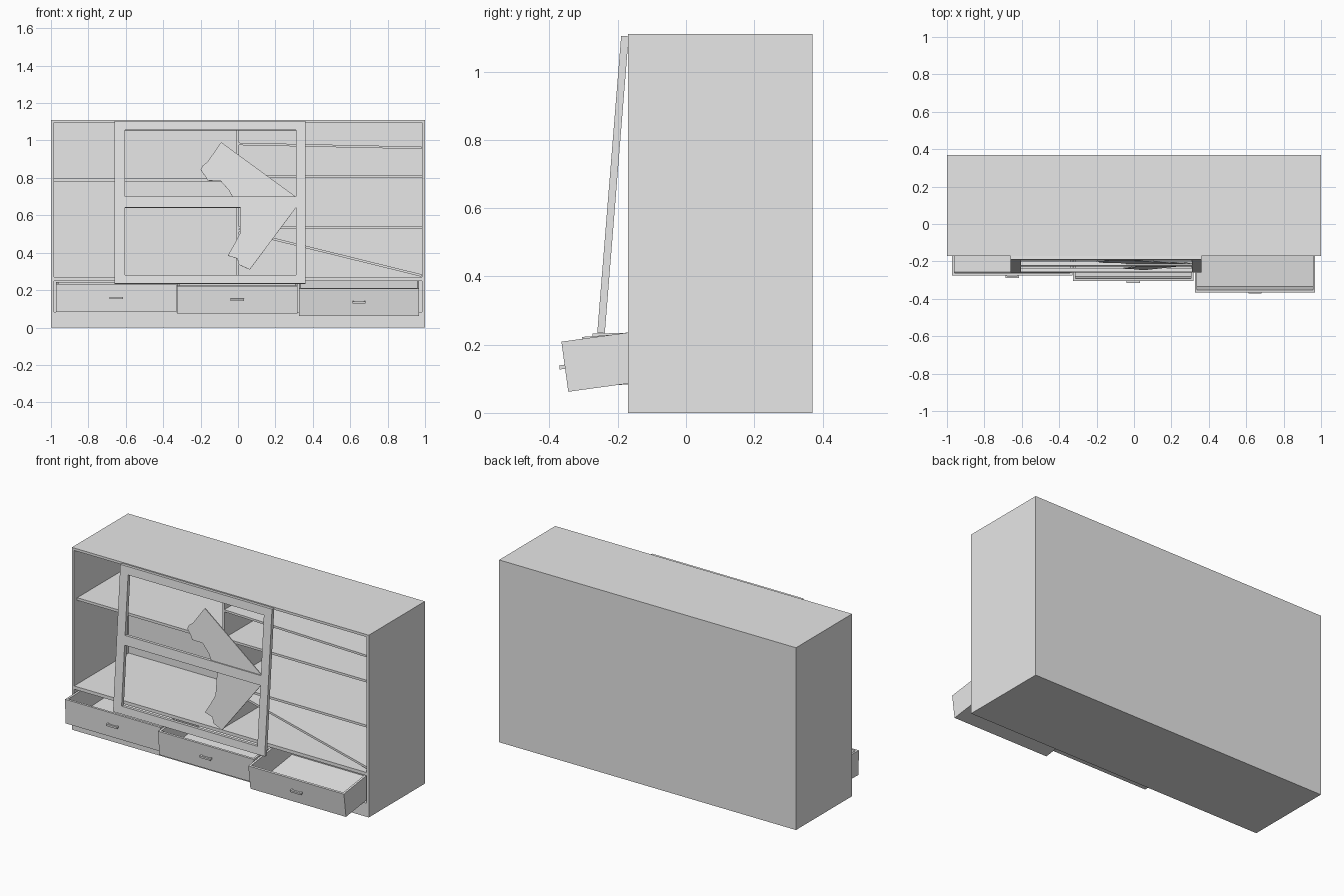
import bpy, bmesh, math
from mathutils import Matrix, Vector

if "Cube" in bpy.data.objects:
    bpy.data.objects.remove(bpy.data.objects["Cube"], do_unlink=True)

grey = bpy.data.materials.new("plain grey")
grey.use_nodes = True
grey.diffuse_color = (0.8, 0.8, 0.8, 1)
grey.node_tree.nodes["Principled BSDF"].inputs["Base Color"].default_value = (0.8, 0.8, 0.8, 1)


def finish(name, bm, loc=(0, 0, 0), tilt=0):
    """Turn a bmesh into an object, tilted about x in degrees."""
    bmesh.ops.recalc_face_normals(bm, faces=bm.faces)
    mesh = bpy.data.meshes.new(name)
    bm.to_mesh(mesh)
    bm.free()
    mesh.materials.append(grey)
    ob = bpy.data.objects.new(name, mesh)
    ob.location = loc
    ob.rotation_euler.x = math.radians(tilt)
    bpy.context.collection.objects.link(ob)
    return ob


def boxes(name, spans, loc=(0, 0, 0), tilt=0):
    """One object made of boxes, each given as x, y and z ranges."""
    bm = bmesh.new()
    for span in spans:
        mid = Vector([(a + b) / 2 for a, b in span])
        size = [b - a for a, b in span]
        bmesh.ops.create_cube(bm, size=1, matrix=Matrix.Translation(mid) @ Matrix.Diagonal((*size, 1)))
    return finish(name, bm, loc, tilt)


def prism(name, outline, y0, y1, loc=(0, 0, 0), tilt=0):
    """Extrude an x-z outline along y."""
    bm = bmesh.new()
    face = bm.faces.new([bm.verts.new((x, y0, z)) for x, z in outline])
    grown = bmesh.ops.extrude_face_region(bm, geom=[face])["geom"]
    verts = [v for v in grown if isinstance(v, bmesh.types.BMVert)]
    bmesh.ops.translate(bm, verts=verts, vec=(0, y1 - y0, 0))
    return finish(name, bm, loc, tilt)


# Cabinet shell
FRONT, BACK, TOP, WALL = -0.17, 0.37, 1.11, 0.015
INNER = 1 - WALL
depth = (FRONT, BACK)
for side, s in (("right", -1), ("left", 1)):
    boxes(side + "_side_panel", [(sorted((s, s * INNER)), depth, (0, TOP))])
inside = (-INNER, INNER)
boxes("top_panel", [(inside, depth, (TOP - WALL, TOP))])
boxes("base_plinth", [(inside, depth, (0, 0.083))])
boxes("back_panel", [(inside, (BACK - WALL, BACK), (0.083, TOP - WALL))])
boxes("drawer_cover_shelf", [(inside, depth, (0.25, 0.27))])

# Divider and level shelves, set back from the front
SET = FRONT + 0.03
inner_depth = (SET, BACK - WALL)
boxes("centre_divider", [((-0.008, 0.006), inner_depth, (0.27, TOP - WALL))])
boxes("right_shelf", [((-INNER, -0.008), inner_depth, (0.78, 0.796))])
for name, z in (("left_upper_shelf", 0.801), ("left_middle_shelf", 0.527)):
    boxes(name, [((0.006, INNER), inner_depth, (z, z + 0.014))])

# Slipped and fallen shelves
for name, za, zb in (("slipped_shelf", 0.988, 0.967), ("fallen_shelf", 0.525, 0.285)):
    edge = [(0.006, za), (0.98, zb), (0.98, zb - 0.013), (0.006, za - 0.013)]
    prism(name, edge, *inner_depth)

# Open drawers, each pulled out and sagging by its own amount
W, H, D, T = 0.322, 0.148, 0.4, 0.013
drawers = (("right", -0.651, -0.27, 0.084, 1.7),
           ("middle", -0.003, -0.294, 0.075, 4),
           ("left", 0.647, -0.345, 0.062, 7.8))
for name, x, y, z, tilt in drawers:
    spot = (x, y, z)
    boxes(name + "_drawer", [
        ((-W, W), (0, T), (0, H)),
        ((-W, W), (D - T, D), (0, H)),
        ((-W, T - W), (T, D - T), (0, H)),
        ((W - T, W), (T, D - T), (0, H)),
        ((T - W, W - T), (T, D - T), (0, T)),
    ], spot, tilt)
    # Bar handle on two short posts
    boxes(name + "_drawer_handle", [
        ((-0.036, 0.036), (-0.016, -0.006), (0.068, 0.08)),
        ((-0.036, -0.028), (-0.006, 0), (0.068, 0.08)),
        ((0.028, 0.036), (-0.006, 0), (0.068, 0.08)),
    ], spot, tilt)

# Door frame leaning on the cabinet
FOOT, LEAN = (0, -0.249, 0.234), -4.6
thick = (-0.011, 0.011)
rails = [(0, 0.047), (0.408, 0.466), (0.824, 0.873)]
boxes("leaning_door_frame",
      [(x, thick, (0, 0.873)) for x in ((-0.66, -0.605), (0.31, 0.362))]
      + [((-0.605, 0.31), thick, z) for z in rails], FOOT, LEAN)

# Broken glass left in the frame
upper = [(-0.09, 0.993), (0.31, 0.7), (-0.03, 0.7), (-0.05, 0.737), (-0.093, 0.785),
         (-0.163, 0.787), (-0.173, 0.807), (-0.2, 0.845), (-0.19, 0.866), (-0.163, 0.888)]
lower = [(0.013, 0.642), (0.31, 0.642), (0.063, 0.31), (0.003, 0.337),
         (-0.003, 0.369), (-0.055, 0.385), (-0.024, 0.438), (0.01, 0.503)]
for name, shard in (("upper_glass_shard", upper), ("lower_glass_shard", lower)):
    prism(name, [(x, z - FOOT[2]) for x, z in shard], -0.003, 0.003, FOOT, LEAN)
